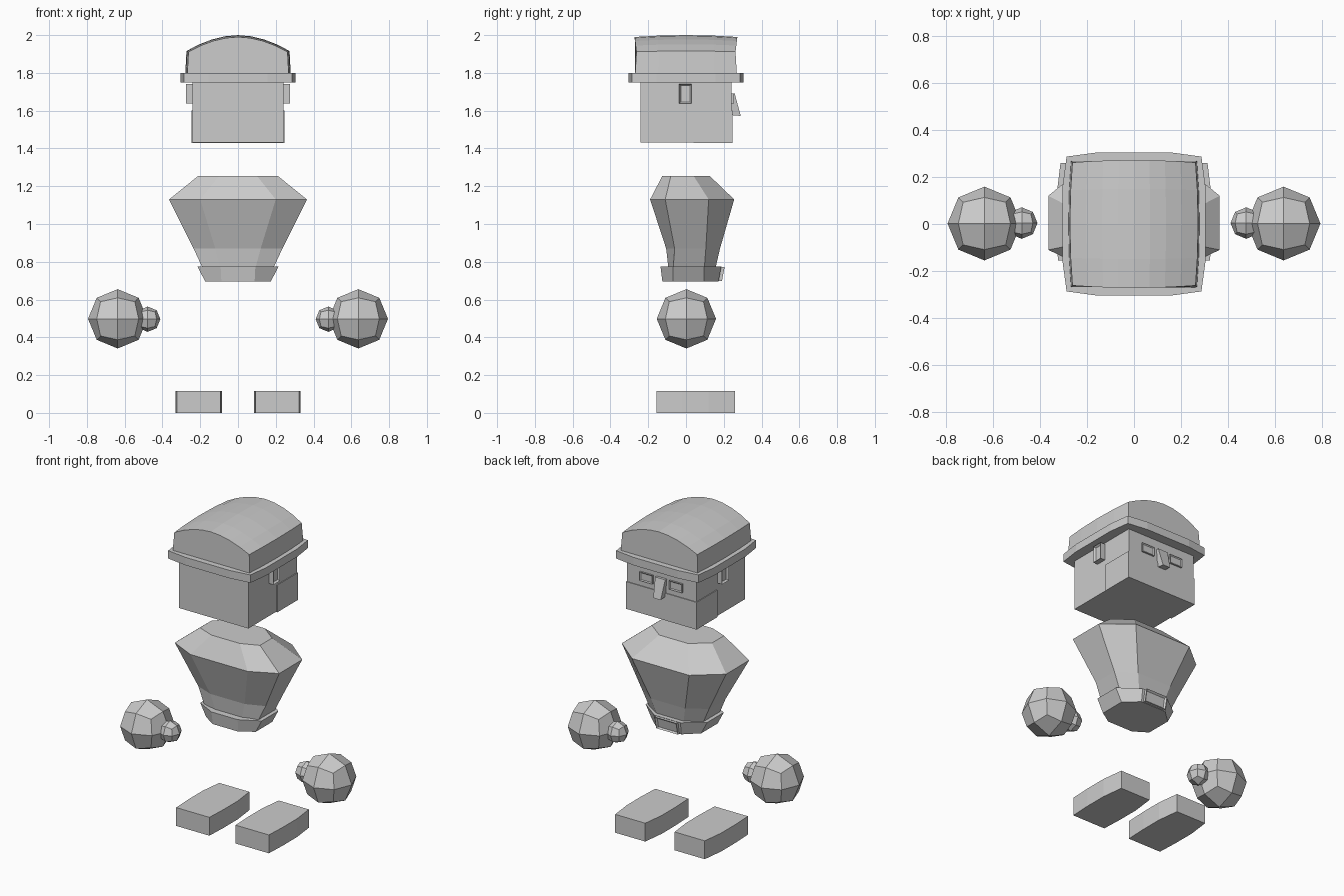
import bpy, bmesh, math
from mathutils import Vector

old = bpy.data.objects.get("Cube")
if old:
    bpy.data.objects.remove(old, do_unlink=True)

grey = bpy.data.materials.new("plain grey")
grey.diffuse_color = (0.6, 0.6, 0.6, 1)
grey.use_nodes = True
grey.node_tree.nodes["Principled BSDF"].inputs["Base Color"].default_value = (0.6, 0.6, 0.6, 1)


def finish(name, bm):
    bmesh.ops.recalc_face_normals(bm, faces=bm.faces[:])
    me = bpy.data.meshes.new(name)
    bm.to_mesh(me)
    bm.free()
    me.materials.append(grey)
    ob = bpy.data.objects.new(name, me)
    bpy.context.scene.collection.objects.link(ob)
    return ob


def loft(name, rings):
    """Skin closed rings of equal length and cap both ends."""
    bm = bmesh.new()
    rows = [[bm.verts.new(p) for p in r] for r in rings]
    n = len(rows[0])
    for a, b in zip(rows, rows[1:]):
        for i in range(n):
            j = (i + 1) % n
            bm.faces.new((a[i], a[j], b[j], b[i]))
    bm.faces.new(rows[0])
    bm.faces.new(rows[-1])
    return finish(name, bm)


def box(name, lo, hi, face=None, inset=0.01, depth=0.01, tilt=0.0):
    """Box; the side pointing along face gets a recessed panel."""
    lo, hi = Vector(lo), Vector(hi)
    bm = bmesh.new()
    bmesh.ops.create_cube(bm, size=1)
    for v in bm.verts:
        v.co = Vector(((lo[i] + hi[i]) / 2 + v.co[i] * (hi[i] - lo[i])) for i in range(3))
    if face:
        d = Vector(face)
        bm.normal_update()
        f = max(bm.faces, key=lambda q: q.normal.dot(d))
        bmesh.ops.inset_region(bm, faces=[f], thickness=inset)
        for v in f.verts:
            v.co -= d * depth
    for v in bm.verts:
        v.co.y += tilt * (v.co.z - lo.z)
    return finish(name, bm)


def octagon(z, yb, yf, w, a, y0, y1):
    """Eight-sided section: back and front depth, half width, flat extents."""
    return [(-a, yb, z), (a, yb, z), (w, y0, z), (w, y1, z),
            (a, yf, z), (-a, yf, z), (-w, y1, z), (-w, y0, z)]


def ball(name, centre, r):
    """Cube subdivided once and rounded: 24 flat quads."""
    bm = bmesh.new()
    bmesh.ops.create_cube(bm, size=2)
    bmesh.ops.subdivide_edges(bm, edges=bm.edges[:], cuts=1, use_grid_fill=True)
    for v in bm.verts:
        v.co = v.co.normalized() * r + Vector(centre)
    return finish(name, bm)


# Torso and belt
loft("torso", [octagon(0.74, -0.09, 0.15, 0.175, 0.085, -0.07, 0.095),
               octagon(0.87, -0.105, 0.18, 0.235, 0.12, -0.06, 0.105),
               octagon(1.13, -0.19, 0.255, 0.365, 0.20, -0.11, 0.12),
               octagon(1.255, -0.125, 0.125, 0.21, 0.10, -0.08, 0.04)])
loft("belt", [octagon(0.695, -0.125, 0.172, 0.173, 0.088, -0.07, 0.095),
              octagon(0.775, -0.135, 0.187, 0.215, 0.092, -0.07, 0.095)])
box("belt_buckle", (-0.075, 0.15, 0.697), (0.075, 0.19, 0.773), (0, 1, 0), 0.013, 0.01, 0.19)

# Head with jaw plate
box("head", (-0.242, -0.242, 1.432), (0.242, 0.242, 1.78))
box("jaw", (-0.247, 0.04, 1.428), (0.247, 0.247, 1.60))

# Nose: wedge that grows outward towards its tip
loft("nose", [[(s * 0.035, 0.235, 1.69), (s * 0.035, 0.258, 1.69),
               (s * 0.026, 0.29, 1.572), (s * 0.026, 0.235, 1.577)] for s in (-1, 1)])

# Paired parts
for s, side in ((1, "left"), (-1, "right")):
    xs = sorted((s * 0.058, s * 0.148))
    box(side + "_eye", (xs[0], 0.23, 1.635), (xs[1], 0.252, 1.69), (0, 1, 0), 0.009, 0.005)
    xs = sorted((s * 0.23, s * 0.274))
    box(side + "_ear", (xs[0], -0.036, 1.638), (xs[1], 0.03, 1.742), (s, 0, 0), 0.012, 0.012)
    ball(side + "_hand", (s * 0.637, 0.002, 0.498), 0.157)
    ball(side + "_thumb", (s * 0.478, 0.004, 0.496), 0.067)
    # Foot: slightly bulging block, sections from heel to toe
    foot = [(-0.155, 0.116), (-0.02, 0.122), (0.12, 0.122), (0.26, 0.105)]
    loft(side + "_foot", [[(s * 0.208 + dx * h, y, z) for dx, z in
                           ((-1, 0), (1, 0), (1, 0.116), (-1, 0.116))] for y, h in foot])

# Hat brim: softly bowed square
quarter = [(0.287, -0.287), (0.305, -0.155), (0.305, 0.155)]
outline = []
for k in range(4):
    c, t = round(math.cos(k * math.pi / 2)), round(math.sin(k * math.pi / 2))
    outline += [(x * c - y * t, x * t + y * c) for x, y in quarter]
loft("hat_brim", [[(x, y, z) for x, y in outline] for z in (1.75, 1.80)])

# Hat crown: arched sections from back to front, bulging in the middle
rings = []
for v in (-1, -0.55, 0, 0.55, 1):
    b = 1 - v * v
    w = 0.262 + 0.011 * b
    ring = [(-w - 0.007, v * 0.27, 1.78)]
    for i in range(9):
        u = -1 + i / 4
        z = 1.912 + 0.004 * b + (0.078 + 0.006 * b) * (1 - abs(u) ** 1.9)
        ring.append((u * w, v * (0.262 + 0.01 * (1 - u * u)), z))
    ring.append((w + 0.007, v * 0.27, 1.78))
    rings.append(ring)
loft("hat_crown", rings)
